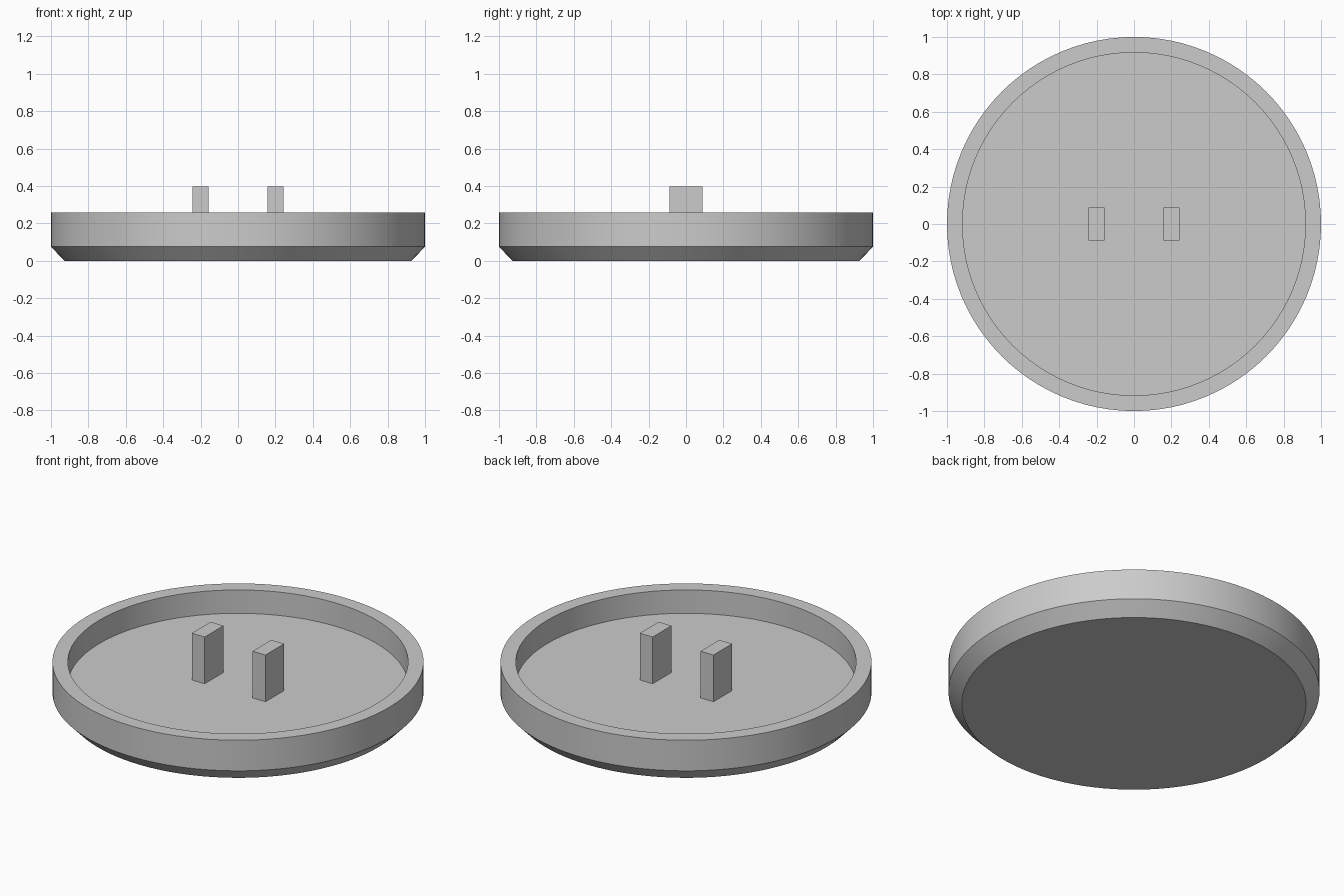
import bpy
import bmesh
from math import cos, sin, tau, radians

cube = bpy.data.objects.get("Cube")
if cube:
    bpy.data.objects.remove(cube, do_unlink=True)

SEGMENTS = 96
FLOOR_Z = 0.118
PRONG_TOP = 0.396

grey = bpy.data.materials.new("plain grey")
grey.use_nodes = True
colour = (0.6, 0.6, 0.6, 1)
grey.diffuse_color = colour
grey.node_tree.nodes["Principled BSDF"].inputs["Base Color"].default_value = colour


def add_object(name, bm):
    bmesh.ops.recalc_face_normals(bm, faces=bm.faces)
    mesh = bpy.data.meshes.new(name)
    bm.to_mesh(mesh)
    bm.free()
    mesh.materials.append(grey)
    obj = bpy.data.objects.new(name, mesh)
    bpy.context.collection.objects.link(obj)
    return obj


# Round dish: chamfered base, upright wall, flat rim and recessed floor
profile = [(0.928, 0), (1, 0.075), (1, 0.257), (0.917, 0.257), (0.917, FLOOR_Z)]
bm = bmesh.new()
rings = []
for radius, z in profile:
    angles = [tau * i / SEGMENTS for i in range(SEGMENTS)]
    rings.append([bm.verts.new((radius * cos(a), radius * sin(a), z)) for a in angles])
for low, high in zip(rings, rings[1:]):
    for i in range(SEGMENTS):
        j = (i + 1) % SEGMENTS
        bm.faces.new((low[i], low[j], high[j], high[i]))
bm.faces.new(rings[0])
bm.faces.new(rings[-1])
dish = add_object("dish", bm)

bpy.ops.object.select_all(action="DESELECT")
dish.select_set(True)
bpy.context.view_layer.objects.active = dish
bpy.ops.object.shade_smooth_by_angle(angle=radians(30))

# Two upright prongs standing on the floor
for name, x in (("left_prong", 0.2), ("right_prong", -0.2)):
    bm = bmesh.new()
    bmesh.ops.create_cube(bm, size=1)
    bmesh.ops.scale(bm, vec=(0.085, 0.176, PRONG_TOP - FLOOR_Z), verts=bm.verts)
    prong = add_object(name, bm)
    prong.location = (x, 0, (PRONG_TOP + FLOOR_Z) / 2)
